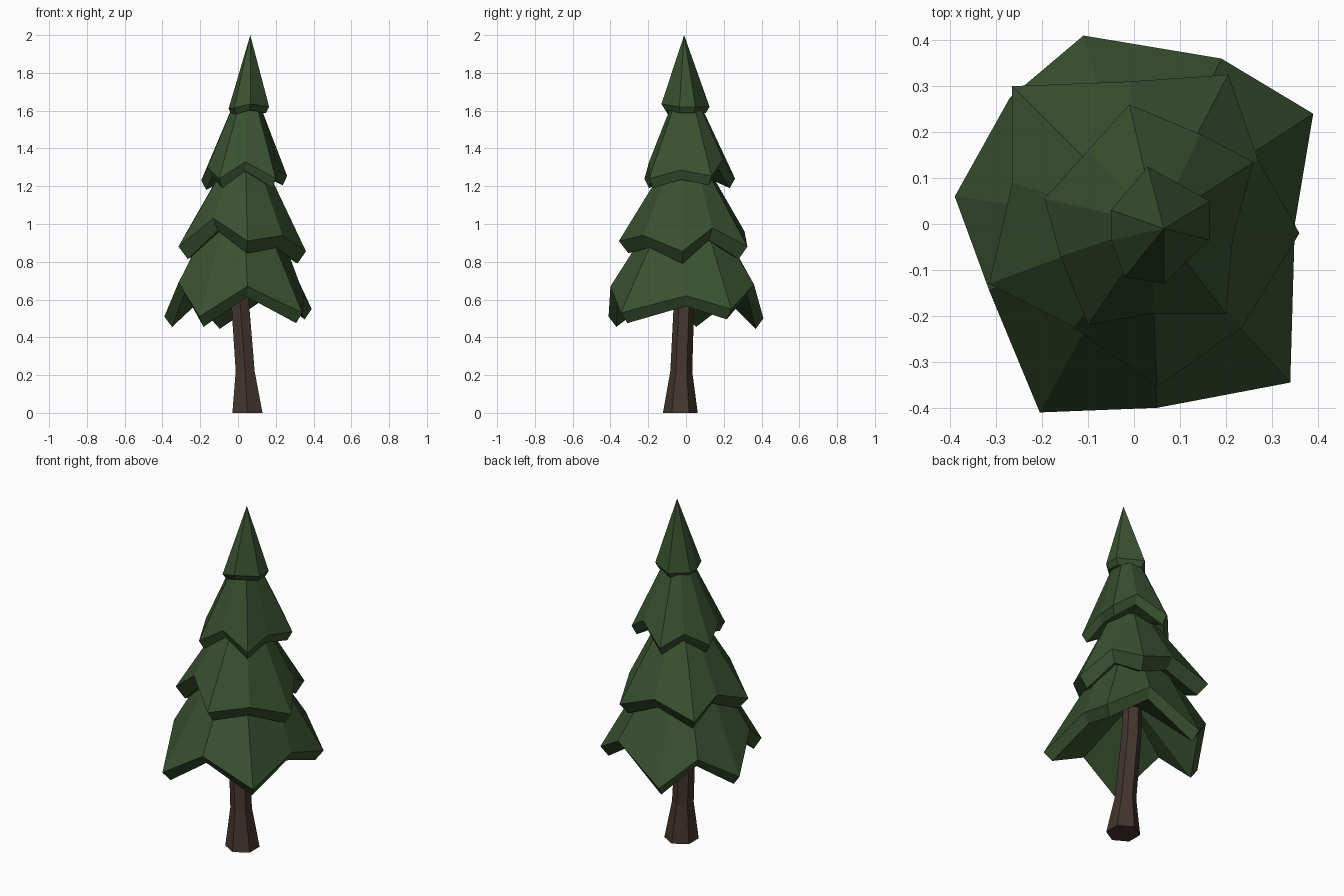
import bpy, bmesh, math

if "Cube" in bpy.data.objects:
    bpy.data.objects.remove(bpy.data.objects["Cube"])


def material(name, rgb):
    m = bpy.data.materials.new(name)
    m.diffuse_color = (*rgb, 1)
    m.use_nodes = True
    m.node_tree.nodes["Principled BSDF"].inputs["Base Color"].default_value = m.diffuse_color
    return m


GREEN = material("dark_green", (0.041, 0.083, 0.030))
BROWN = material("bark_brown", (0.056, 0.036, 0.028))


def loft(name, rings, mat, apex=None):
    """Skin a stack of equal-length rings, capping the ends (or closing to an apex)."""
    bm = bmesh.new()
    loops = [[bm.verts.new(p) for p in r] for r in rings]
    n = len(loops[0])
    for a, b in zip(loops, loops[1:]):
        for i in range(n):
            j = (i + 1) % n
            bm.faces.new((a[i], a[j], b[j], b[i]))
    bm.faces.new(loops[0][::-1])
    if apex:
        top = bm.verts.new(apex)
        for i in range(n):
            bm.faces.new((loops[-1][i], loops[-1][(i + 1) % n], top))
    else:
        bm.faces.new(loops[-1])
    bmesh.ops.recalc_face_normals(bm, faces=bm.faces)
    me = bpy.data.meshes.new(name)
    bm.to_mesh(me)
    bm.free()
    me.materials.append(mat)
    ob = bpy.data.objects.new(name, me)
    bpy.context.collection.objects.link(ob)
    return ob


def toward(rim, c, r, z):
    """Ring of radius r about c, with each point facing its rim point."""
    out = []
    for x, y, _ in rim:
        a = math.atan2(y - c[1], x - c[0])
        out.append((c[0] + r * math.cos(a), c[1] + r * math.sin(a), z))
    return out


def tier(name, rim, c, inset, drop, hub, top=None, apex=None):
    lip = [(c[0] + (x - c[0]) * inset, c[1] + (y - c[1]) * inset, z - drop)
           for x, y, z in rim]
    rings = [toward(rim, c, *hub), lip, rim]
    if top:
        rings.append(toward(rim, c, *top))
    loft(name, rings, GREEN, apex)


# Trunk: leaning hexagon with a flared foot
def hexagon(cx, cy, z, r):
    return [(cx + r * math.cos(math.radians(30 + 60 * i)),
             cy + r * math.sin(math.radians(30 + 60 * i)), z) for i in range(6)]


loft("trunk", [hexagon(0.05, -0.03, 0, 0.092), hexagon(0.038, -0.025, 0.22, 0.058),
               hexagon(0.01, -0.01, 0.6, 0.054), hexagon(0.01, 0, 0.85, 0.05)], BROWN)

# Foliage tiers: rims alternate low branch tips and higher notches
tier("bottom_branches",
     [(-0.205, -0.41, 0.51), (0.05, -0.40, 0.67), (0.34, -0.345, 0.53),
      (0.35, 0.0, 0.62), (0.39, 0.24, 0.55), (0.19, 0.36, 0.68),
      (-0.11, 0.41, 0.50), (-0.27, 0.275, 0.66), (-0.39, 0.06, 0.51),
      (-0.315, -0.145, 0.69)],
     (0.02, 0.0), 0.9, 0.055, (0.06, 0.76), top=(0.19, 1.0))

tier("lower_middle_branches",
     [(-0.315, -0.13, 0.88), (-0.13, -0.225, 1.03), (0.05, -0.355, 0.91),
      (0.235, -0.225, 0.94), (0.36, -0.02, 0.855), (0.27, 0.14, 0.98),
      (0.205, 0.325, 0.88), (-0.01, 0.31, 0.96), (-0.265, 0.30, 0.89),
      (-0.265, 0.09, 0.97)],
     (0.035, 0.0), 0.86, 0.065, (0.1, 0.93), top=(0.11, 1.31))

tier("upper_middle_branches",
     [(-0.1, -0.22, 1.24), (0.04, -0.195, 1.33), (0.2, -0.195, 1.24),
      (0.215, -0.03, 1.285), (0.26, 0.135, 1.255), (0.145, 0.195, 1.34),
      (-0.01, 0.26, 1.24), (-0.1, 0.16, 1.31), (-0.195, 0.055, 1.23),
      (-0.16, -0.07, 1.30)],
     (0.05, 0.0), 0.89, 0.05, (0.06, 1.27), top=(0.065, 1.66))

tier("tree_tip",
     [(-0.05, -0.035, 1.61), (-0.02, -0.115, 1.615), (0.065, -0.13, 1.635),
      (0.165, -0.035, 1.62), (0.165, 0.05, 1.62), (0.03, 0.125, 1.62),
      (-0.05, 0.03, 1.61)],
     (0.06, -0.005), 0.84, 0.032, (0.03, 1.6), apex=(0.065, -0.01, 2.0))
